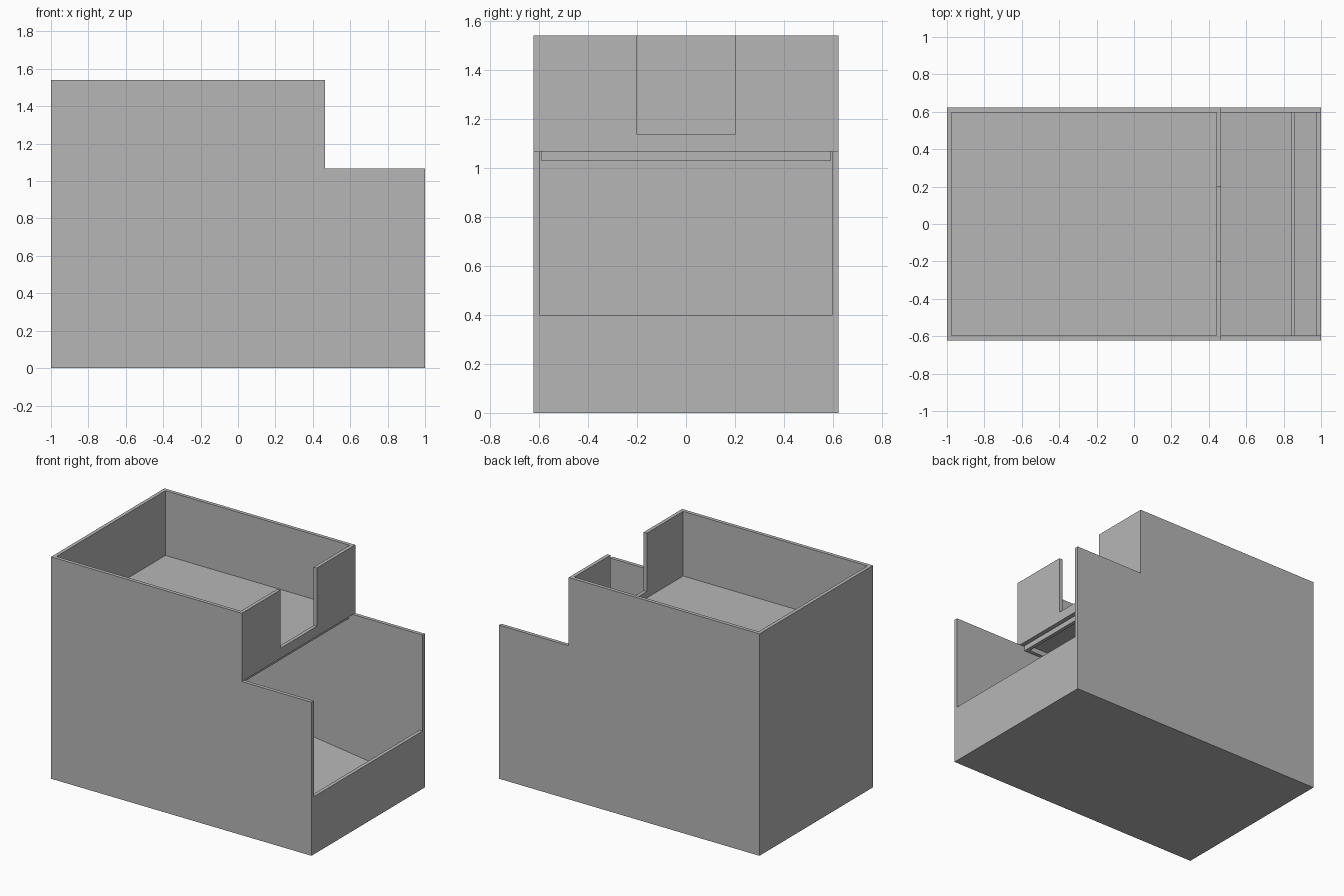
import bpy
import bmesh
from mathutils import Matrix, Vector

if "Cube" in bpy.data.objects:
    bpy.data.objects.remove(bpy.data.objects["Cube"], do_unlink=True)

# Shared material
grey = bpy.data.materials.new("plain grey")
grey.use_nodes = True
colour = (0.47, 0.47, 0.47, 1)
grey.diffuse_color = colour
grey.node_tree.nodes["Principled BSDF"].inputs["Base Color"].default_value = colour

# Main dimensions
WALL = 0.025
HALF_Y = 0.622
IN_Y = HALF_Y - WALL
RIM = 1.066      # top of the bin, where the tray rests
TOP = 1.54
TRAY_X = 0.465   # open end of the tray
FIT = 0.006      # clearance of the locating rib


def add_mesh(name, bm):
    bmesh.ops.recalc_face_normals(bm, faces=bm.faces)
    mesh = bpy.data.meshes.new(name)
    bm.to_mesh(mesh)
    bm.free()
    mesh.materials.append(grey)
    obj = bpy.data.objects.new(name, mesh)
    bpy.context.collection.objects.link(obj)
    return obj


def box(name, low, high):
    low, high = Vector(low), Vector(high)
    bm = bmesh.new()
    place = Matrix.Translation((low + high) / 2) @ Matrix.Diagonal((*(high - low), 1))
    bmesh.ops.create_cube(bm, size=1, matrix=place)
    return add_mesh(name, bm)


def carve(obj, low, high):
    """Cut a box-shaped space out of a part."""
    cutter = box("cutter", low, high)
    cutter.hide_render = True
    mod = obj.modifiers.new("cut", "BOOLEAN")
    mod.operation = "DIFFERENCE"
    mod.solver = "EXACT"
    mod.object = cutter
    bpy.context.view_layer.objects.active = obj
    bpy.ops.object.modifier_apply(modifier=mod.name)
    bpy.data.objects.remove(cutter, do_unlink=True)


# Lower bin: hollow, with a low wall at the open end
lower_bin = box("lower_bin", (-1, -HALF_Y, 0), (1, HALF_Y, RIM))
carve(lower_bin, (-1 + WALL, -IN_Y, WALL), (1 - WALL, IN_Y, 2))
carve(lower_bin, (0.9, -IN_Y, 0.4), (1.1, IN_Y, 2))

# Sloping floor inside the bin, lowest at the open end
bm = bmesh.new()
profile = [(-1 + WALL, WALL), (1 - WALL, WALL), (1 - WALL, 0.03), (-1 + WALL, 0.285)]
side = bm.faces.new([bm.verts.new((x, -IN_Y, z)) for x, z in profile])
extruded = bmesh.ops.extrude_face_region(bm, geom=[side])["geom"]
bmesh.ops.translate(bm, vec=(0, 2 * IN_Y, 0),
                    verts=[v for v in extruded if isinstance(v, bmesh.types.BMVert)])
add_mesh("sloping_floor", bm)

# Low stop across the floor
box("floor_stop", (0.84, -IN_Y, WALL), (0.862, IN_Y, 0.07))

# Upper tray with a notch in its end wall
tray = box("upper_tray", (-1, -HALF_Y, RIM), (TRAY_X, HALF_Y, TOP))
carve(tray, (-1 + WALL, -IN_Y, RIM + WALL), (TRAY_X - WALL, IN_Y, 2))
carve(tray, (TRAY_X - 2 * WALL, -0.2, 1.135), (TRAY_X + WALL, 0.2, 2))

# Locating rib under the tray, fitting inside the bin
RIB_Y = IN_Y - FIT
x0, x1 = -1 + WALL + FIT, TRAY_X - WALL - FIT
rib = box("locating_rib", (x0, -RIB_Y, 1.03), (x1, RIB_Y, RIM))
carve(rib, (x0 + WALL, -RIB_Y + WALL, 1), (x1 - WALL, RIB_Y - WALL, 1.1))
